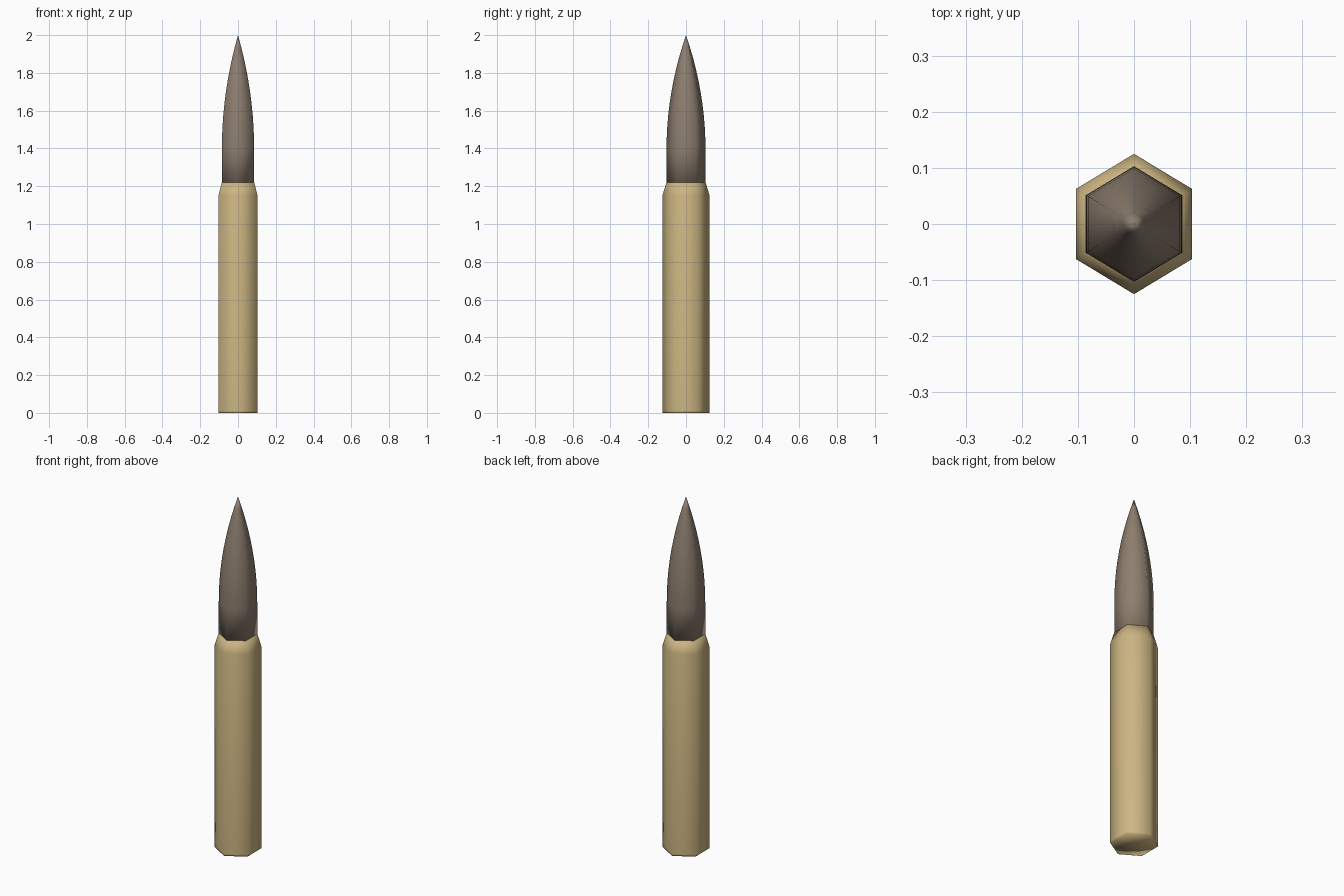
import bpy, bmesh, math

if "Cube" in bpy.data.objects:
    bpy.data.objects.remove(bpy.data.objects["Cube"])

SIDES = 6
X_SQUASH = 0.956  # the hexagon is slightly narrower in x


def material(name, rgb):
    mat = bpy.data.materials.new(name)
    mat.diffuse_color = (*rgb, 1.0)
    mat.use_nodes = True
    mat.node_tree.nodes["Principled BSDF"].inputs["Base Color"].default_value = mat.diffuse_color
    return mat


def lathe(name, profile, mat):
    """Six-sided solid from (radius, z) pairs; radius 0 makes a single pole."""
    bm = bmesh.new()
    rings = []
    for r, z in profile:
        if r == 0:
            rings.append([bm.verts.new((0, 0, z))] * SIDES)
            continue
        ring = []
        for i in range(SIDES):
            a = math.pi / 2 + math.tau * i / SIDES
            ring.append(bm.verts.new((r * math.cos(a) * X_SQUASH, r * math.sin(a), z)))
        rings.append(ring)
    for low, high in zip(rings, rings[1:]):
        for i in range(SIDES):
            j = (i + 1) % SIDES
            corners = dict.fromkeys((low[i], low[j], high[j], high[i]))
            bm.faces.new(list(corners)).smooth = True
    bmesh.ops.recalc_face_normals(bm, faces=bm.faces)
    mesh = bpy.data.meshes.new(name)
    bm.to_mesh(mesh)
    bm.free()
    mesh.materials.append(mat)
    obj = bpy.data.objects.new(name, mesh)
    bpy.context.collection.objects.link(obj)
    return obj


brass = material("brass", (0.60, 0.46, 0.22))
copper = material("dark_copper", (0.27, 0.21, 0.16))

# Case: base, straight wall, short shoulder, mouth
lathe("case", [(0, 0), (0.125, 0), (0.125, 0.01), (0.125, 1.15),
               (0.104, 1.22), (0, 1.22)], brass)

# Projectile: short straight shank, then a curved nose to a point
STEPS = 10
nose = [(0.103 * (1 - (k / STEPS) ** 2), 1.4 + 0.6 * k / STEPS)
        for k in range(STEPS)]
lathe("projectile", [(0, 1.2), (0.103, 1.2)] + nose + [(0, 2.0)], copper)
